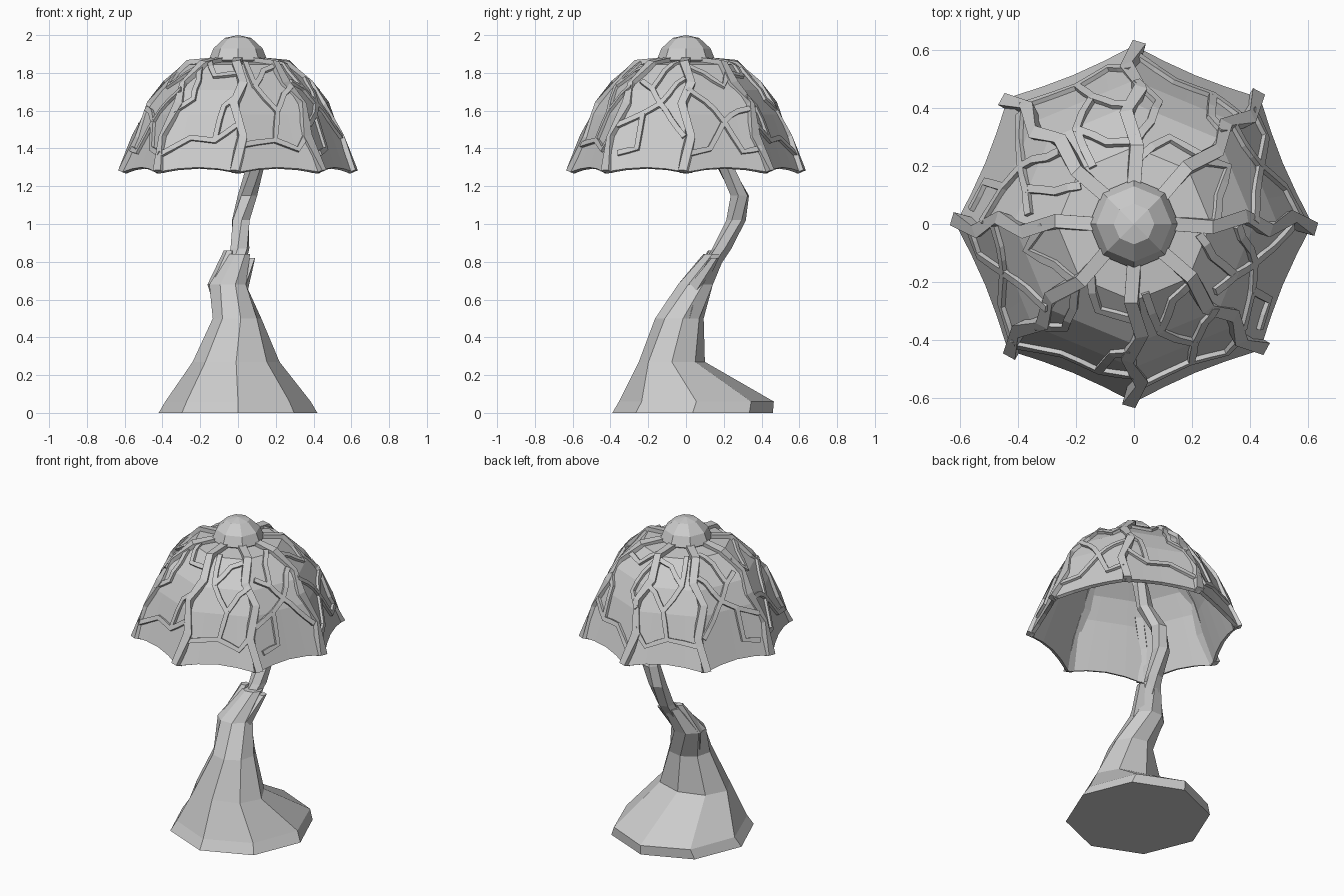
import bpy, bmesh, math
from mathutils import Vector

cube = bpy.data.objects.get("Cube")
if cube:
    bpy.data.objects.remove(cube, do_unlink=True)

grey = bpy.data.materials.new("plain_grey")
grey.use_nodes = True
grey.diffuse_color = (0.6, 0.6, 0.6, 1)
grey.node_tree.nodes["Principled BSDF"].inputs["Base Color"].default_value = (0.6, 0.6, 0.6, 1)


def finish(bm, name):
    bmesh.ops.remove_doubles(bm, verts=bm.verts, dist=0.0005)
    bmesh.ops.recalc_face_normals(bm, faces=bm.faces)
    mesh = bpy.data.meshes.new(name)
    bm.to_mesh(mesh)
    bm.free()
    mesh.materials.append(grey)
    obj = bpy.data.objects.new(name, mesh)
    bpy.context.collection.objects.link(obj)
    return obj


def skin(bm, rings, caps=True):
    """Bridge closed rings of points into a tube."""
    loops = [[bm.verts.new(p) for p in ring] for ring in rings]
    n = len(loops[0])
    for a, b in zip(loops, loops[1:]):
        for i in range(n):
            j = (i + 1) % n
            bm.faces.new((a[i], a[j], b[j], b[i]))
    if caps:
        bm.faces.new(loops[0][::-1])
        bm.faces.new(loops[-1])


def oval(cx, cy, z, rx, ry, sides, turn=0.0):
    """Horizontal ring of points."""
    return [Vector((cx + rx * math.cos(math.tau * i / sides + turn),
                    cy + ry * math.sin(math.tau * i / sides + turn), z))
            for i in range(sides)]


# Shade surface: panel coordinate a (8 per turn) and profile coordinate v
PROFILE = [(0.615, 1.275), (0.495, 1.58), (0.415, 1.71), (0.265, 1.845), (0.13, 1.86), (0, 1.862)]


def shade_point(a, v):
    v = max(0.0, min(v, 4.999))
    k = int(v)
    (r0, z0), (r1, z1) = PROFILE[k], PROFILE[k + 1]
    r, z = r0 + (r1 - r0) * (v - k), z0 + (z1 - z0) * (v - k)
    p = math.floor(a)
    u = a - p
    c0, c1 = [Vector((math.cos(q * math.pi / 4), math.sin(q * math.pi / 4), 0)) for q in (p, p + 1)]
    scallop = math.sin(math.pi * u) * max(0, 1 - v)
    flat = c0.lerp(c1, u) * (r - 0.015 * scallop)
    return Vector((flat.x, flat.y, z + 0.025 * scallop))


def shade_normal(a, v):
    along = shade_point(a + 0.05, v) - shade_point(a - 0.05, v)
    up = shade_point(a, v + 0.2) - shade_point(a, v - 0.2)
    return along.cross(up).normalized()


def strap(bm, path, width, height, depth=0.015):
    """Rectangular strip lying on the shade along (a, v) points."""
    pts = [shade_point(a, v) for a, v in path]
    rings = []
    for i, (a, v) in enumerate(path):
        n = shade_normal(a, v)
        t = pts[min(i + 1, len(pts) - 1)] - pts[max(i - 1, 0)]
        s = t.cross(n).normalized() * width / 2
        rings.append([pts[i] - s - n * depth, pts[i] + s - n * depth,
                      pts[i] + s + n * height, pts[i] - s + n * height])
    skin(bm, rings)


# Shade shell with a scalloped rim
bm = bmesh.new()
skin(bm, [[shade_point(i / 4, v) for i in range(32)] for v in (0, 1, 2, 3, 4, 4.999)], caps=False)
shell = finish(bm, "shade_shell")
solid = shell.modifiers.new("thickness", "SOLIDIFY")
solid.thickness = 0.022
solid.offset = -1

# Main ribs, each bending slightly from side to side
bm = bmesh.new()
for i in range(8):
    side = 1 if i % 2 else -1
    bend = [0.03, -0.05, 0.05, -0.08, 0.04]
    path = [(i + side * b, v) for b, v in zip(bend, (-0.0, 0.6, 1.4, 2.2, 3.0))]
    strap(bm, path + [(i, 4)], 0.047, 0.022, 0.025)
finish(bm, "shade_ribs")

# Branching veins: (u, v) paths inside a panel
VEINS = [
    [[(0, 0.3), (0.35, 0.55), (0.7, 0.5), (1, 0.8)],
     [(0, 1.1), (0.25, 1.6), (0.2, 2.3), (0, 2.9)],
     [(0.1, 3.2), (0.5, 2.5), (1, 2.6)],
     [(0.7, 0.5), (0.8, 1.3), (1, 1.7)]],
    [[(0, 0.45), (0.5, 0.5), (0.6, 1.1), (0.3, 2.1), (0.2, 3.1)],
     [(0.6, 1.1), (0.8, 1.8), (1, 2.1)],
     [(0.5, 0.5), (0.8, 0.35), (1, 0.7)],
     [(0.3, 2.1), (0.6, 2.7), (1, 2.9)]],
    [[(0, 0.8), (0.35, 1), (0.6, 1.4), (0.85, 2.2), (1, 2.4)],
     [(0.6, 1.4), (0.4, 2), (0.1, 2.3)],
     [(0.6, 1.4), (0.8, 0.9), (1, 0.6)],
     [(0.4, 2), (0.5, 2.7), (0.8, 3.2)],
     [(0.1, 0.3), (0.35, 0.35), (0.35, 1)]],
    [[(0, 2), (0.3, 1.5), (0.55, 0.85), (0.75, 0.3), (1, 0.4)],
     [(0.55, 0.85), (0.8, 1.1), (1, 1.2)],
     [(0.55, 0.85), (0.3, 0.35), (0, 0.3)],
     [(0, 2.9), (0.4, 2.6), (0.7, 2.1), (1, 2.7)]],
]
bm = bmesh.new()
for panel in range(8):
    # Panels reuse the four patterns, mirrored on the second half turn
    for path in VEINS[(panel + 3) % 4]:
        pts = [(panel + 0.02 + 0.96 * (1 - u if panel in (1, 2, 3, 4) else u), v) for u, v in path]
        fine = [pts[0]]
        for (a0, v0), (a1, v1) in zip(pts, pts[1:]):
            fine += [((a0 + a1) / 2, (v0 + v1) / 2), (a1, v1)]
        strap(bm, fine, 0.028, 0.016)
finish(bm, "shade_veins")

# Faceted cap on top of the shade
bm = bmesh.new()
skin(bm, [oval(0, 0, z, r, r, 8) for r, z in
          ((0.13, 1.85), (0.155, 1.868), (0.13, 1.93), (0.07, 1.985), (0.0, 2.0))])
finish(bm, "shade_cap")

# Flared trunk that twists as it narrows: (x, y, z, rx, ry, turn)
bm = bmesh.new()
TRUNK = [(0, 0.035, 0, 0.42, 0.425, 0), (0, 0.055, 0.06, 0.385, 0.41, 0),
         (-0.01, -0.075, 0.27, 0.23, 0.175, 0), (-0.005, -0.035, 0.5, 0.13, 0.13, 0.15),
         (-0.055, 0.05, 0.68, 0.105, 0.1, 0.4), (0, 0.15, 0.84, 0.065, 0.06, 0.6)]
skin(bm, [oval(x, y, z, rx, ry, 8, t) for x, y, z, rx, ry, t in TRUNK])
finish(bm, "trunk_base")


def limb(name, nodes, sides):
    """Tapered faceted limb through (x, y, z, radius) nodes."""
    bm = bmesh.new()
    skin(bm, [oval(x, y, z, r, r, sides, 0.3 * i) for i, (x, y, z, r) in enumerate(nodes)])
    finish(bm, name)


# Folds of bark wrapping the trunk
limb("left_fold", [(-0.06, -0.02, 0.5, 0.06), (-0.1, 0.06, 0.68, 0.065),
                   (-0.05, 0.14, 0.86, 0.025)], 5)
limb("right_fold", [(0.08, 0.0, 0.42, 0.05), (-0.0, 0.04, 0.65, 0.055),
                    (0.07, 0.15, 0.82, 0.025)], 5)

# Crooked upper stem reaching the top of the shade
limb("upper_stem", [(-0.02, 0.11, 0.74, 0.05), (0.01, 0.19, 0.87, 0.052),
                    (0.015, 0.265, 1.02, 0.052), (0.05, 0.285, 1.15, 0.052),
                    (0.09, 0.21, 1.3, 0.048), (0.06, 0.13, 1.5, 0.045),
                    (0.07, 0.06, 1.68, 0.042), (0, 0, 1.86, 0.04)], 6)
